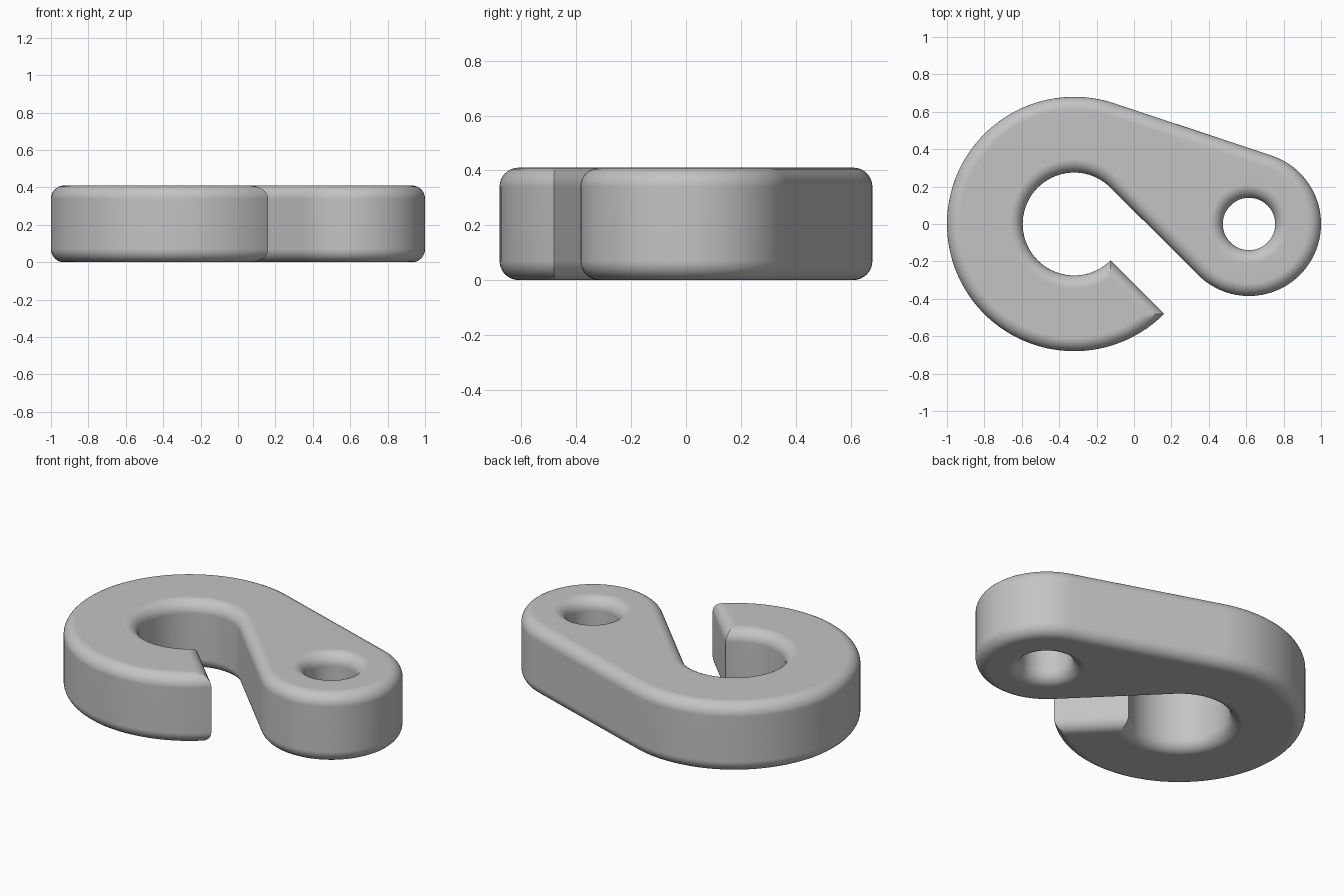
import bpy, bmesh
from math import sin, cos, asin, acos, pi, radians
from mathutils import Vector

if "Cube" in bpy.data.objects:
    bpy.data.objects.remove(bpy.data.objects["Cube"])

# Main dimensions
HEIGHT, FILLET, STEPS = 0.41, 0.07, 8
RING, RING_R, MOUTH_R = Vector((-0.32, 0)), 0.68, 0.275
EYE, EYE_R, HOLE_R = Vector((0.615, 0)), 0.385, 0.14
GAP = radians(315)                       # direction of the cut tip
SPAN = EYE.x - RING.x
OUTER = acos((RING_R - EYE_R) / SPAN)    # outer tangent of ring and eye
INNER = acos((MOUTH_R + EYE_R) / SPAN)   # crossing tangent of mouth and eye


def arc(centre, radius, start, end, count):
    angles = [start + (end - start) * i / count for i in range(count + 1)]
    return [centre + radius * Vector((cos(a), sin(a))) for a in angles]


def hook_outline(inset):
    """Hook edge moved inward; arcs and tangents keep their directions."""
    big, mouth, small = RING_R - inset, MOUTH_R + inset, EYE_R - inset
    return (arc(RING, big, OUTER, GAP - asin(inset / big), 72)
            + arc(RING, mouth, GAP - asin(inset / mouth), INNER, 72)
            + arc(EYE, small, pi + INNER, 2 * pi + OUTER, 60))


def eye_outline(inset):
    return arc(EYE, HOLE_R + inset, 2 * pi, 0, 48)[:-1]


# Fillet section from bottom to top, as (inset, height)
lower = [(FILLET * (1 - sin(a)), FILLET * (1 - cos(a)))
         for a in [pi / 2 * i / STEPS for i in range(STEPS + 1)]]
section = lower + [(o, HEIGHT - z) for o, z in reversed(lower)]

bm = bmesh.new()
caps = {0: [], len(section) - 1: []}
for outline in (hook_outline, eye_outline):
    loops = [[bm.verts.new((p.x, p.y, z)) for p in outline(o)] for o, z in section]
    for below, above in zip(loops, loops[1:]):
        n = len(below)
        for i in range(n):
            j = (i + 1) % n
            bm.faces.new((below[i], below[j], above[j], above[i]))
    for level, edges in caps.items():
        rim = loops[level]
        edges += [bm.edges.get((rim[i - 1], rim[i])) for i in range(len(rim))]

# Flat top and bottom with the eye left open
for edges in caps.values():
    bmesh.ops.triangle_fill(bm, edges=edges, use_beauty=True)
bmesh.ops.recalc_face_normals(bm, faces=bm.faces)

mesh = bpy.data.meshes.new("hook_body")
bm.to_mesh(mesh)
bm.free()
hook = bpy.data.objects.new("hook_body", mesh)
bpy.context.collection.objects.link(hook)

# Plain grey material
grey = bpy.data.materials.new("plain_grey")
grey.use_nodes = True
colour = (0.55, 0.55, 0.55, 1)
grey.diffuse_color = colour
grey.node_tree.nodes["Principled BSDF"].inputs["Base Color"].default_value = colour
mesh.materials.append(grey)

# Smooth fillets, crisp tip corners, flat caps
bpy.ops.object.select_all(action='DESELECT')
hook.select_set(True)
bpy.context.view_layer.objects.active = hook
bpy.ops.object.shade_smooth_by_angle(angle=radians(30))
weighted = hook.modifiers.new("flat_caps", 'WEIGHTED_NORMAL')
weighted.keep_sharp = True
